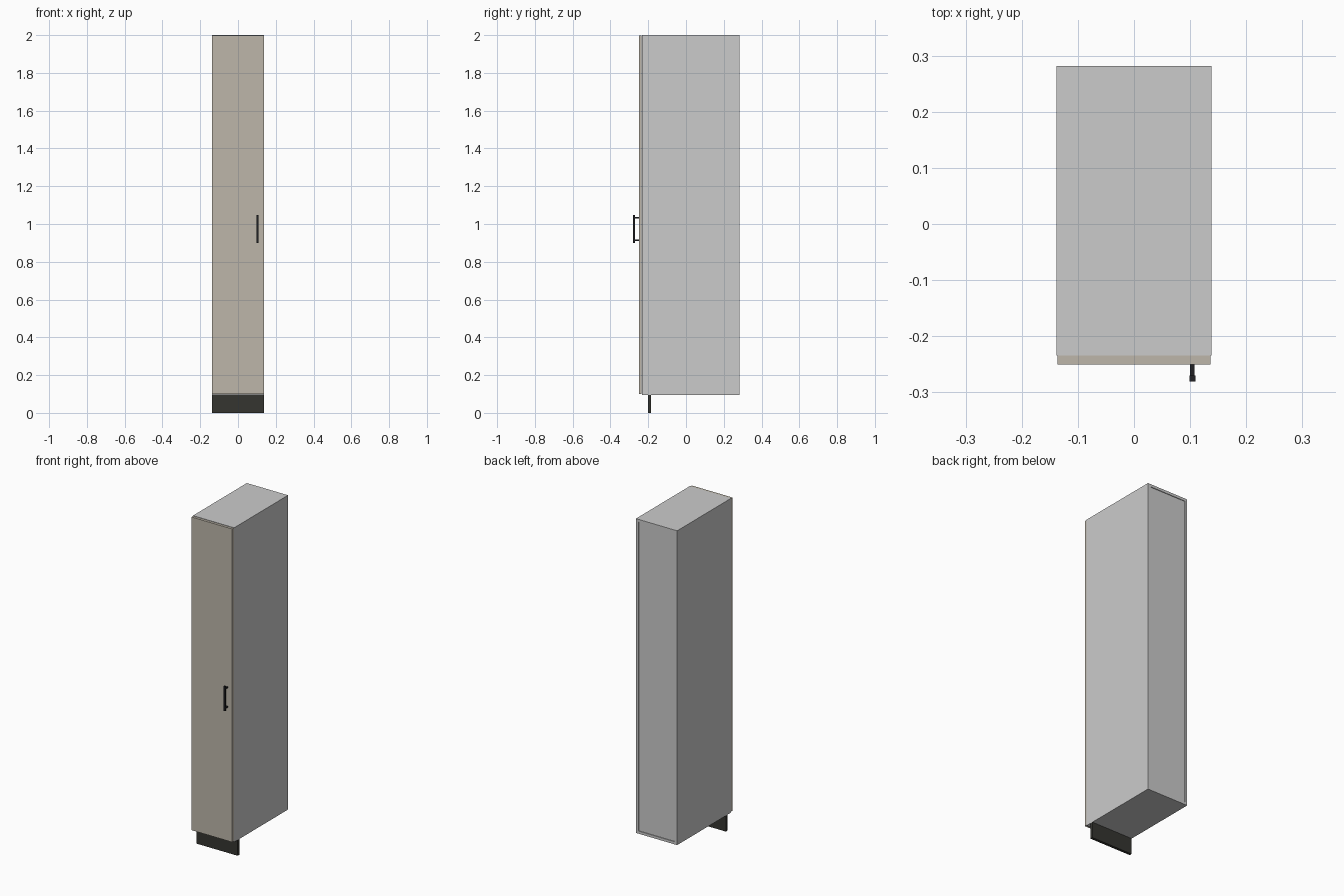
import bpy

if "Cube" in bpy.data.objects:
    bpy.data.objects.remove(bpy.data.objects["Cube"])


def material(name, rgb):
    m = bpy.data.materials.new(name)
    m.diffuse_color = (*rgb, 1)
    m.use_nodes = True
    m.node_tree.nodes["Principled BSDF"].inputs["Base Color"].default_value = m.diffuse_color
    return m


def box(name, x, y, z, mat=None):
    """Box from (min, max) ranges on each axis."""
    mid = [(a + b) / 2 for a, b in (x, y, z)]
    bpy.ops.mesh.primitive_cube_add(size=1, location=mid)
    ob = bpy.context.object
    ob.name = name
    ob.scale = [b - a for a, b in (x, y, z)]
    bpy.ops.object.transform_apply(location=False, rotation=False, scale=True)
    if mat:
        ob.data.materials.append(mat)
    return ob


beige = material("beige_front", (0.51, 0.47, 0.40))
dark = material("dark_plinth", (0.035, 0.035, 0.03))
black = material("black_metal", (0.015, 0.015, 0.018))

W, T = 0.138, 0.016            # half width, panel thickness
Y0, Y1 = -0.234, 0.282         # carcass front and back
Z0, Z1 = 0.096, 2.0            # carcass bottom and top

# Carcass: two full-height sides, top and bottom between them, inset back
for side, s in (("left", -1), ("right", 1)):
    box(side + "_side_panel", sorted((s * W, s * (W - T))), (Y0, Y1), (Z0, Z1))
inner = (-W + T, W - T)
box("bottom_panel", inner, (Y0, Y1), (Z0, Z0 + T))
box("top_panel", inner, (Y0, Y1), (Z1 - T, Z1))
box("back_panel", inner, (Y1 - 0.008, Y1 - 0.004), (Z0 + T, Z1 - T))

# Door on the front
box("door", (-0.1365, 0.1365), (-0.25, -0.2345), (0.101, 1.998), beige)

# Recessed plinth board
box("plinth", (-W, W), (-0.2, -0.184), (0, Z0), dark)

# Bar handle with two posts
hx = 0.104
box("handle_bar", (hx - 0.0055, hx + 0.0055), (-0.281, -0.27), (0.899, 1.047), black)
for i, z in enumerate((0.914, 1.032)):
    box(f"handle_post_{i + 1}", (hx - 0.004, hx + 0.004), (-0.2705, -0.25),
        (z - 0.004, z + 0.004), black)
